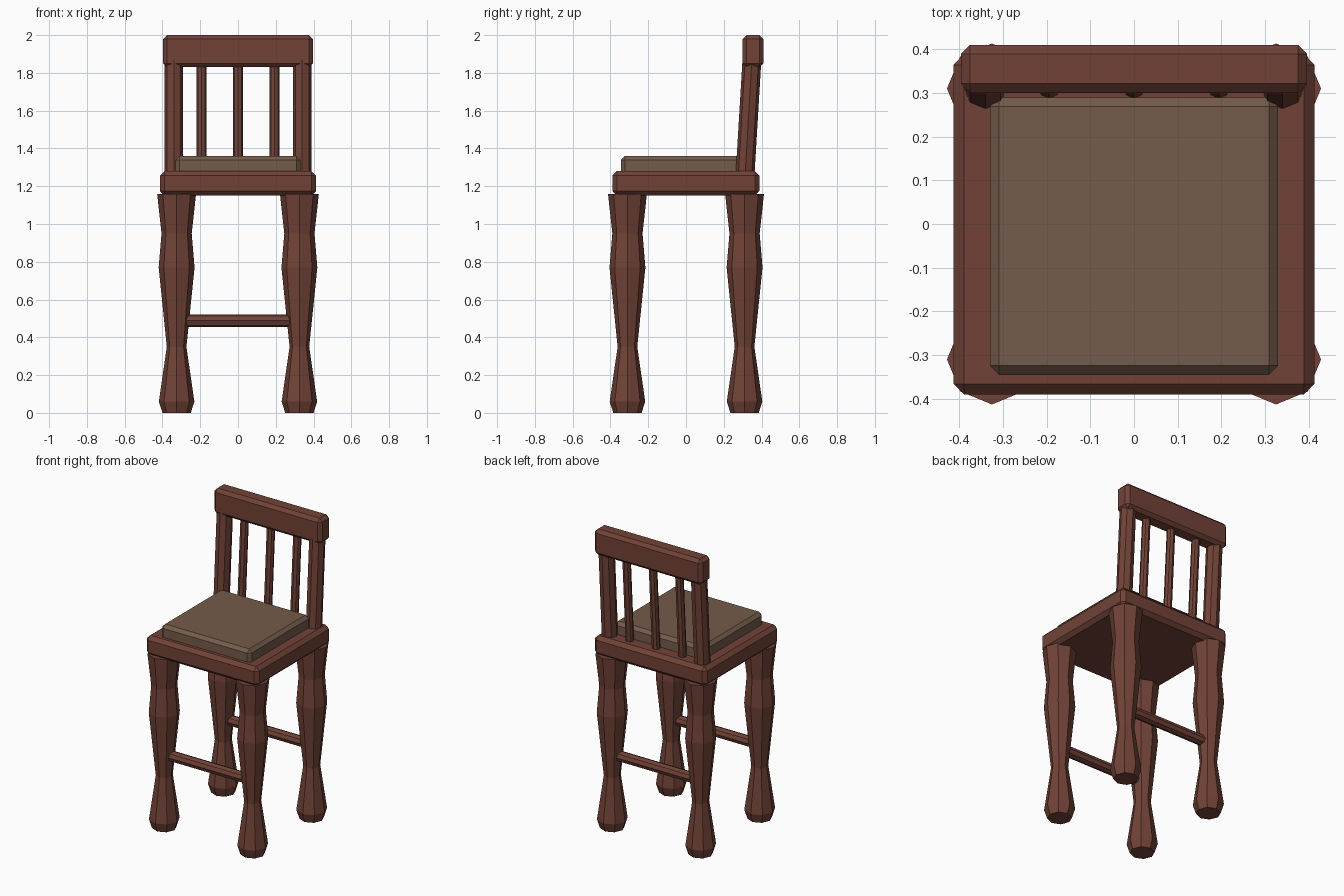
import bpy, bmesh, math
from mathutils import Vector

if "Cube" in bpy.data.objects:
    bpy.data.objects.remove(bpy.data.objects["Cube"])


def material(name, rgb):
    m = bpy.data.materials.new(name)
    m.diffuse_color = (*rgb, 1)
    m.use_nodes = True
    m.node_tree.nodes["Principled BSDF"].inputs["Base Color"].default_value = m.diffuse_color
    return m


wood = material("red_brown_wood", (0.165, 0.055, 0.038))
fabric = material("taupe_fabric", (0.175, 0.106, 0.070))


def finish(bm, name, mat):
    bmesh.ops.recalc_face_normals(bm, faces=bm.faces)
    mesh = bpy.data.meshes.new(name)
    bm.to_mesh(mesh)
    bm.free()
    mesh.materials.append(mat)
    obj = bpy.data.objects.new(name, mesh)
    bpy.context.collection.objects.link(obj)
    return obj


def box(name, lo, hi, bevel, mat):
    """Chamfered block between two corners."""
    bm = bmesh.new()
    bmesh.ops.create_cube(bm, size=1)
    for v in bm.verts:
        v.co = [l + (c + 0.5) * (h - l) for c, l, h in zip(v.co, lo, hi)]
    bmesh.ops.bevel(bm, geom=bm.edges[:], offset=bevel, segments=1,
                    affect='EDGES', profile=0.5)
    return finish(bm, name, mat)


def turned(name, stations, side, up, mat, sides=8):
    """Faceted round bar through (centre, radius) stations."""
    bm = bmesh.new()
    side, up = Vector(side), Vector(up)
    rings = []
    for centre, r in stations:
        angles = [2 * math.pi * i / sides for i in range(sides)]
        rings.append([bm.verts.new(Vector(centre) + r * (side * math.cos(a) + up * math.sin(a)))
                      for a in angles])
    for a, b in zip(rings, rings[1:]):
        for i in range(sides):
            j = (i + 1) % sides
            bm.faces.new((a[i], a[j], b[j], b[i]))
    bm.faces.new(rings[0][::-1])
    bm.faces.new(rings[-1])
    return finish(bm, name, mat)


X, Y, Z = (1, 0, 0), (0, 1, 0), (0, 0, 1)

# Turned legs and the front and back rungs
leg_profile = [(0, 0.075), (0.06, 0.094), (0.35, 0.052), (0.77, 0.095),
               (0.95, 0.080), (1.16, 0.103)]
for y, end in ((-0.31, "front"), (0.31, "back")):
    for x, hand in ((-0.325, "left"), (0.325, "right")):
        turned(f"{end}_{hand}_leg", [((x, y, z), r) for z, r in leg_profile], X, Y, wood)
    turned(f"{end}_rung", [((-0.32, y, 0.488), 0.034), ((0.32, y, 0.488), 0.034)], Y, Z, wood)

# Seat and cushion
box("seat", (-0.413, -0.39, 1.15), (0.413, 0.388, 1.28), 0.024, wood)
box("cushion", (-0.33, -0.345, 1.25), (0.33, 0.29, 1.36), 0.021, fabric)

# Leaning back posts and spindles under the top rail
for name, x, r in (("left_post", -0.34, 0.05), ("right_post", 0.34, 0.05),
                   ("left_spindle", -0.194, 0.026), ("middle_spindle", 0, 0.026),
                   ("right_spindle", 0.194, 0.026)):
    turned(name, [((x, 0.312, 1.25), r), ((x, 0.352, 1.92), r)], X, Y, wood)
box("top_rail", (-0.396, 0.30, 1.83), (0.396, 0.41, 2.0), 0.021, wood)
